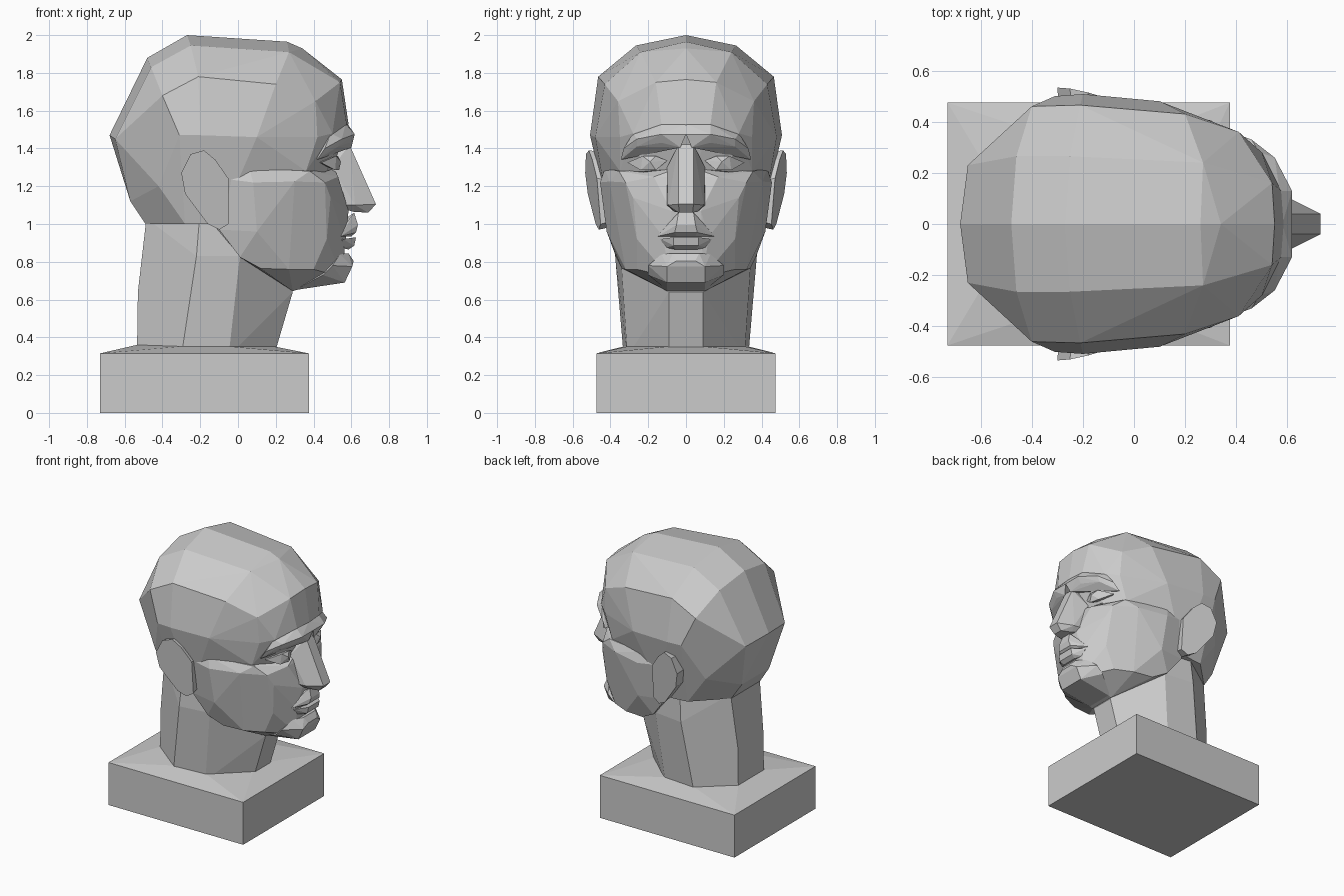
import bpy, bmesh
from math import radians


def hull(name, pts, pair=False):
    """Faceted solid around half-side points (x, y, z), mirrored over y = 0.
    pair=True keeps the two sides as separate solids in one object."""
    bm = bmesh.new()
    left = [bm.verts.new(p) for p in pts]
    right = [bm.verts.new((x, -y, z)) for x, y, z in pts]
    for group in ([left, right] if pair else [left + right]):
        if not pair:
            bmesh.ops.remove_doubles(bm, verts=group, dist=0.001)
            group = list(bm.verts)
        res = bmesh.ops.convex_hull(bm, input=group)
        junk = {v for v in res["geom_interior"] + res["geom_unused"]
                if isinstance(v, bmesh.types.BMVert)}
        bmesh.ops.delete(bm, geom=list(junk), context='VERTS')
    bmesh.ops.dissolve_limit(bm, angle_limit=radians(4), verts=bm.verts, edges=bm.edges)
    bmesh.ops.recalc_face_normals(bm, faces=bm.faces)
    me = bpy.data.meshes.new(name)
    bm.to_mesh(me)
    bm.free()
    ob = bpy.data.objects.new(name, me)
    bpy.context.collection.objects.link(ob)
    return ob


# Plinth: square block with a top that rises gently to the neck
neck_foot = [(0.19, 0.09, 0.352), (-0.05, 0.31, 0.352), (-0.3, 0.33, 0.352), (-0.535, 0.15, 0.36)]
hull("plinth", [(x, 0.475, z) for x in (-0.73, 0.375) for z in (0, 0.315)] + neck_foot)

# Neck: leaning faceted column
hull("neck", [(x, y, 0.3) for x, y, z in neck_foot] + neck_foot + [
    (0.29, 0.09, 0.64), (0.25, 0.09, 0.75), (0.01, 0.345, 0.83), (-0.22, 0.375, 0.83),
    (-0.2, 0.36, 1.08), (-0.53, 0.15, 0.64), (-0.485, 0.17, 1.03)])

# Cranium: crown, widest band, back of the head, forehead and eye-socket floor
hull("cranium", [
    (-0.27, 0, 2.0), (0.26, 0, 1.965), (-0.48, 0, 1.88), (0.34, 0, 1.93),
    (-0.46, 0.265, 1.83), (-0.25, 0.265, 1.945), (0.27, 0.24, 1.91),
    (-0.4, 0.46, 1.68), (-0.21, 0.465, 1.78), (0.2, 0.43, 1.74),
    (-0.31, 0.5, 1.47), (-0.2, 0.508, 1.47), (0.1, 0.48, 1.46),
    (-0.68, 0, 1.47), (-0.65, 0.23, 1.45), (-0.57, 0.16, 1.12),
    (-0.42, 0.37, 1.2), (-0.49, 0.17, 1.0), (-0.28, 0.38, 1.0), (-0.1, 0.4, 1.0),
    (0.55, 0, 1.765), (0.54, 0.16, 1.75), (0.41, 0.36, 1.65), (0.42, 0.35, 1.46),
    (0.585, 0, 1.53), (0.575, 0.13, 1.53), (0.5, 0.28, 1.48),
    (0.5, 0.05, 1.29), (0.47, 0.22, 1.28), (0.36, 0.35, 1.28), (0.05, 0.43, 1.25)])

# Brow ridges
hull("brow", [
    (0.618, 0, 1.475), (0.618, 0.13, 1.475), (0.55, 0.26, 1.45), (0.46, 0.33, 1.40),
    (0.6, 0.03, 1.405), (0.59, 0.13, 1.43), (0.53, 0.26, 1.41), (0.42, 0.345, 1.34),
    (0.58, 0, 1.53), (0.57, 0.13, 1.53), (0.49, 0.28, 1.48), (0.4, 0.1, 1.42)], pair=True)

# Eyes: low faceted lens shapes in the sockets
hull("eyes", [
    (0.545, 0.19, 1.33), (0.53, 0.16, 1.36), (0.52, 0.23, 1.36),
    (0.51, 0.10, 1.335), (0.44, 0.31, 1.325), (0.535, 0.16, 1.285), (0.515, 0.24, 1.285),
    (0.4, 0.2, 1.33)], pair=True)

# Jaw and cheeks
hull("jaw", [
    (-0.08, 0.44, 1.24), (0.06, 0.43, 1.295), (0.38, 0.355, 1.28),
    (0.08, 0.455, 1.22), (0.3, 0.405, 1.225), (0.46, 0.32, 1.22),
    (0.53, 0.17, 1.25), (0.51, 0.06, 1.29), (0.49, 0.28, 1.14),
    (-0.1, 0.39, 0.97), (0.1, 0.42, 0.96), (0.01, 0.37, 0.825), (0.12, 0.34, 0.765),
    (0.27, 0.32, 0.76), (0.40, 0.26, 0.76), (0.47, 0.26, 0.92),
    (0.585, 0.08, 1.07), (0.56, 0.12, 0.93), (0.55, 0.09, 0.72),
    (0.29, 0.1, 0.645), (0.05, 0.2, 0.8)])

# Nose: narrow bridge, flat ridge, flared base
hull("nose", [
    (0.59, 0.04, 1.42), (0.585, 0.035, 1.35), (0.73, 0.04, 1.105), (0.69, 0.035, 1.06),
    (0.62, 0.095, 1.10), (0.61, 0.06, 1.065), (0.5, 0.11, 1.10), (0.5, 0.1, 1.3), (0.48, 0.05, 1.4)])

# Lips and chin
hull("upper_lip", [
    (0.615, 0.04, 1.06), (0.635, 0.05, 0.995), (0.625, 0.06, 0.955), (0.6, 0.05, 0.935),
    (0.545, 0.15, 0.935), (0.56, 0.11, 0.985), (0.45, 0.1, 0.95)])
hull("lower_lip", [
    (0.625, 0.065, 0.93), (0.615, 0.065, 0.885), (0.585, 0.055, 0.865),
    (0.555, 0.135, 0.92), (0.55, 0.11, 0.875), (0.45, 0.1, 0.9)])
hull("chin", [
    (0.585, 0.07, 0.845), (0.612, 0.05, 0.805), (0.605, 0.1, 0.775), (0.565, 0.1, 0.69),
    (0.54, 0.13, 0.84), (0.5, 0.2, 0.78), (0.45, 0.2, 0.73), (0.3, 0.1, 0.65)])

# Ears: slanted slabs that stand out most at the top rear
outline = [(-0.05, 1.24), (-0.12, 1.34), (-0.18, 1.39), (-0.25, 1.37), (-0.3, 1.27),
           (-0.28, 1.16), (-0.16, 1.0), (-0.1, 0.97), (-0.05, 1.0)]
outer = [(x, 0.44 - 0.24 * x + 0.08 * (z - 1), z) for x, z in outline]
inner = [(x * 0.9 - 0.015, 0.36, 1.2 + (z - 1.2) * 0.9) for x, z in outline]
hull("ears", outer + inner, pair=True)
